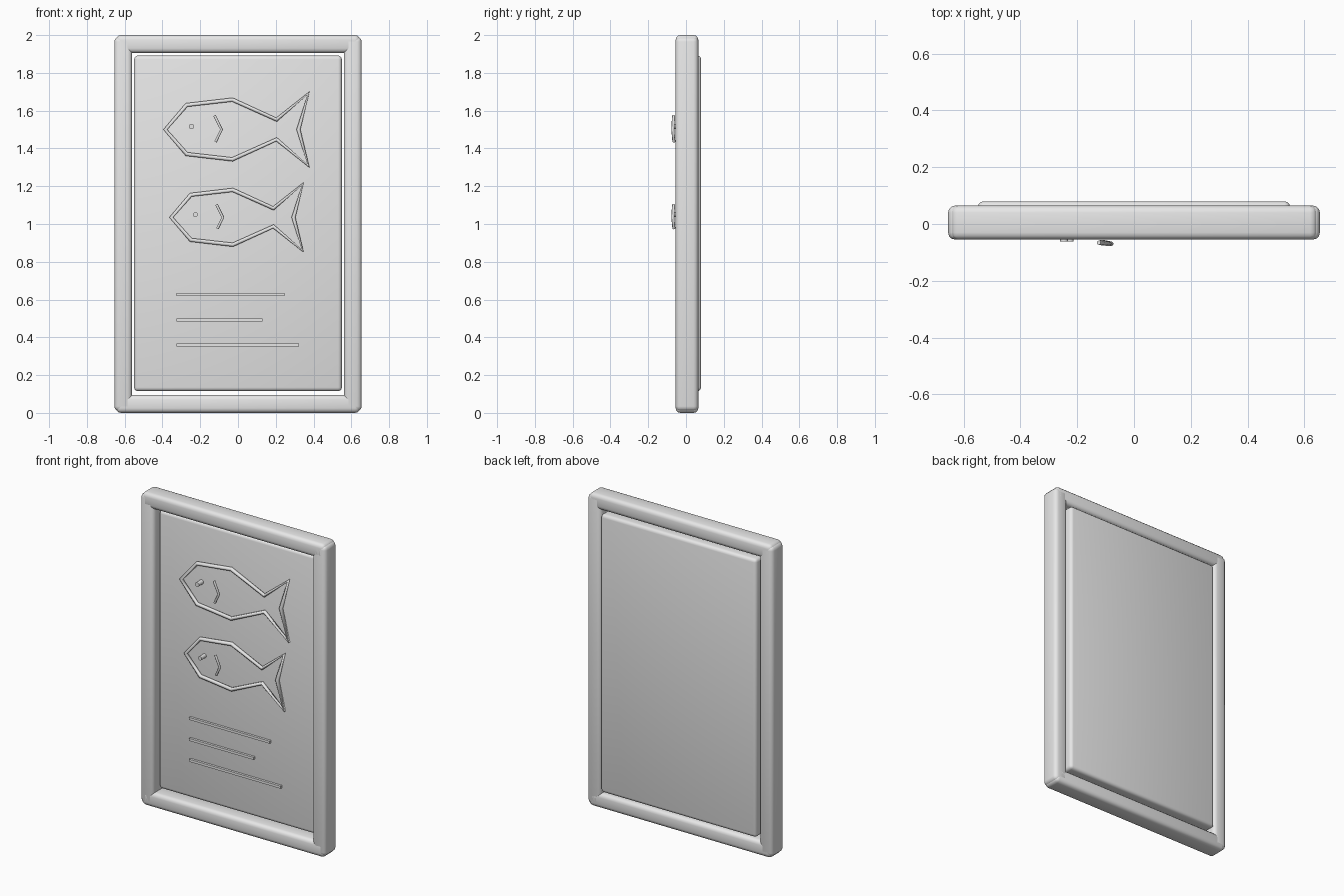
import bpy
from mathutils import Vector

cube = bpy.data.objects.get("Cube")
if cube:
    bpy.data.objects.remove(cube, do_unlink=True)

grey = bpy.data.materials.new("plain_grey")
grey.use_nodes = True
colour = (0.8, 0.8, 0.8, 1)
grey.diffuse_color = colour
grey.node_tree.nodes["Principled BSDF"].inputs["Base Color"].default_value = colour


def rounded_box(name, low, high, radius=0.0):
    """Box between two corners, with softly rounded edges."""
    low, high = Vector(low), Vector(high)
    bpy.ops.mesh.primitive_cube_add(size=1, location=(low + high) / 2)
    obj = bpy.context.object
    obj.name = name
    obj.scale = high - low
    bpy.ops.object.transform_apply(location=False, rotation=False, scale=True)
    obj.data.materials.append(grey)
    if radius:
        bevel = obj.modifiers.new("rounding", "BEVEL")
        bevel.width = radius
        bevel.segments = 3
        bpy.ops.object.shade_smooth()
    return obj


def stroke(name, points, thickness, cyclic):
    """Raised line swept along straight segments."""
    curve = bpy.data.curves.new(name, "CURVE")
    curve.dimensions = "3D"
    curve.bevel_depth = thickness
    curve.bevel_resolution = 1
    curve.use_fill_caps = True
    spline = curve.splines.new("POLY")
    spline.points.add(len(points) - 1)
    for p, co in zip(spline.points, points):
        p.co = (*co, 1)
    spline.use_cyclic_u = cyclic
    curve.materials.append(grey)
    obj = bpy.data.objects.new(name, curve)
    bpy.context.collection.objects.link(obj)
    return obj


# Frame: two stiles and two rails
FRONT, BACK = -0.055, 0.065
for side, x in (("right", -0.655), ("left", 0.56)):
    rounded_box(side + "_stile", (x, FRONT, 0.01), (x + 0.095, BACK, 1.99), 0.025)
for side, z in (("bottom", 0), ("top", 1.905)):
    rounded_box(side + "_rail", (-0.645, FRONT, z), (0.645, BACK, z + 0.095), 0.025)

# Board set into the frame, standing slightly proud at the back
PANEL = -0.015
rounded_box("panel", (-0.55, PANEL, 0.115), (0.55, 0.08, 1.892), 0.02)

# Fish: upper half of the outline, mirrored below the middle line
upper = [(-0.385, 0), (-0.272, 0.13), (-0.03, 0.158), (0.204, 0.052), (0.373, 0.193)]
outline = upper + [(0.32, 0)] + [(x, -z) for x, z in reversed(upper[1:])]
gill = [(-0.124, -0.066, 0.074), (-0.087, -0.07, 0), (-0.119, -0.064, -0.065)]
for label, middle, size in (("upper", 1.5, 1.0), ("lower", 1.035, 0.918)):
    stroke(label + "_fish_outline",
           [(x * size, -0.023, middle + z * size) for x, z in outline], 0.012, True)
    stroke(label + "_fish_gill",
           [(x * size, y, middle + z * size) for x, y, z in gill], 0.008, False)
    bpy.ops.mesh.primitive_cylinder_add(
        vertices=16, radius=0.014 * size, depth=0.05,
        location=(-0.246 * size, -0.037, middle + 0.016 * size),
        rotation=(1.5708, 0, 0))
    eye = bpy.context.object
    eye.name = label + "_fish_eye"
    eye.data.materials.append(grey)
    bpy.ops.object.shade_smooth_by_angle()

# Ruled lines beneath the fish
for i, (end, z) in enumerate(((0.245, 0.627), (0.13, 0.493), (0.322, 0.36))):
    rounded_box(f"ruled_line_{i + 1}", (-0.325, -0.03, z - 0.008), (end, 0, z + 0.008))
